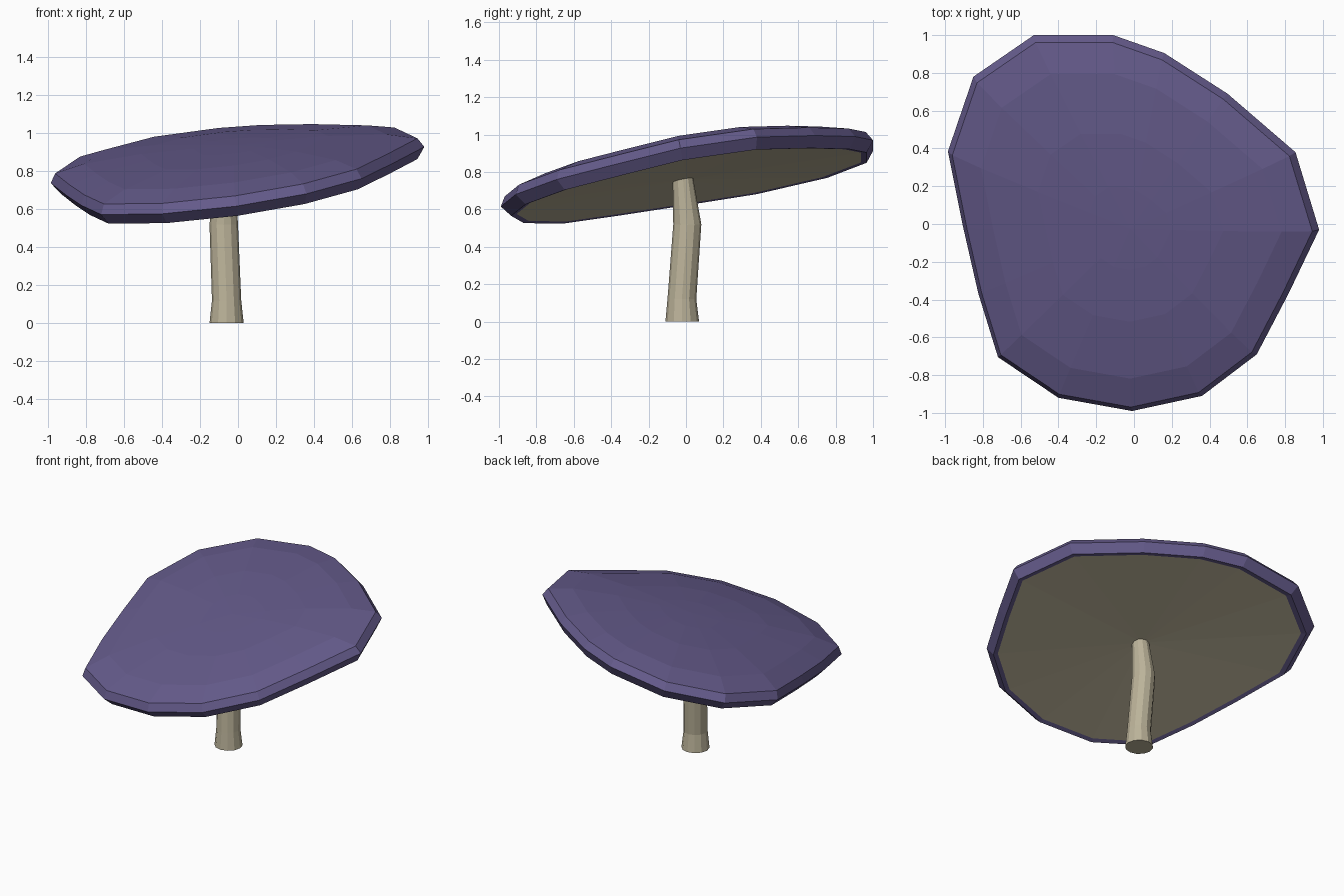
import bpy, bmesh, math
from mathutils import Vector

if "Cube" in bpy.data.objects:
    bpy.data.objects.remove(bpy.data.objects["Cube"])


def material(name, color):
    m = bpy.data.materials.new(name)
    m.diffuse_color = color
    m.use_nodes = True
    m.node_tree.nodes["Principled BSDF"].inputs["Base Color"].default_value = m.diffuse_color
    return m


purple = material("purple_skin", (0.13, 0.105, 0.26, 1))
cream = material("cream_flesh", (0.50, 0.45, 0.32, 1))

# Irregular 16-sided cap outline seen from above
OUTLINE = [(0.98, -0.03), (0.855, 0.38), (0.495, 0.69), (0.16, 0.905),
           (-0.11, 1.0), (-0.53, 1.0), (-0.85, 0.78), (-0.985, 0.385),
           (-0.905, -0.015), (-0.825, -0.365), (-0.72, -0.705), (-0.40, -0.92),
           (-0.01, -0.99), (0.36, -0.91), (0.65, -0.69), (0.82, -0.365)]

# Tilted plane of the cap rim
SLOPE_X, SLOPE_Y, BASE = 0.136, 0.185, 0.80
NORMAL = Vector((-SLOPE_X, -SLOPE_Y, 1)).normalized()


def cap_point(x, y, scale, lift):
    x, y = x * scale, y * scale
    return Vector((x, y, BASE + SLOPE_X * x + SLOPE_Y * y)) + NORMAL * lift


def loft(bm, rings):
    for a, b in zip(rings, rings[1:]):
        n = len(a)
        for i in range(n):
            j = (i + 1) % n
            if len(b) == 1:
                bm.faces.new((a[i], a[j], b[0]))
            else:
                bm.faces.new((a[i], a[j], b[j], b[i]))


def finish(bm, name, mat):
    bmesh.ops.recalc_face_normals(bm, faces=bm.faces)
    me = bpy.data.meshes.new(name)
    bm.to_mesh(me)
    bm.free()
    me.materials.append(mat)
    ob = bpy.data.objects.new(name, me)
    bpy.context.collection.objects.link(ob)
    return ob


# Cap: gill centre, rim and shallow dome as scaled rings of the outline
PROFILE = [(0.925, -0.055), (0.955, -0.06), (1.0, 0.0), (0.97, 0.05),
           (0.81, 0.092), (0.5, 0.125), (0.22, 0.137)]
bm = bmesh.new()
rings = [[bm.verts.new(cap_point(x, y, s, h)) for x, y in OUTLINE] for s, h in PROFILE]
rings.append([bm.verts.new(cap_point(0, 0, 0, 0.14))])
loft(bm, rings)
loft(bm, [rings[0], [bm.verts.new(cap_point(-0.07, 0, 1, -0.03))]])
cap = finish(bm, "cap", purple)

# Gills: pale underside of the cap
cap.data.materials.append(cream)
for p in cap.data.polygons[-len(OUTLINE):]:
    p.material_index = 1

# Stem: slightly bent tapering tube with a flared foot (x, y, z, radius)
PATH = [(-0.06, -0.02, 0.0, 0.09), (-0.06, -0.022, 0.12, 0.077),
        (-0.075, 0.007, 0.52, 0.075), (-0.07, -0.018, 0.78, 0.054)]
SIDES = 12
bm = bmesh.new()
rings = [[bm.verts.new((x + r * math.cos(math.tau * i / SIDES),
                        y + r * math.sin(math.tau * i / SIDES), z))
          for i in range(SIDES)] for x, y, z, r in PATH]
loft(bm, rings)
bm.faces.new(rings[0])
bm.faces.new(rings[-1])
finish(bm, "stem", cream)
